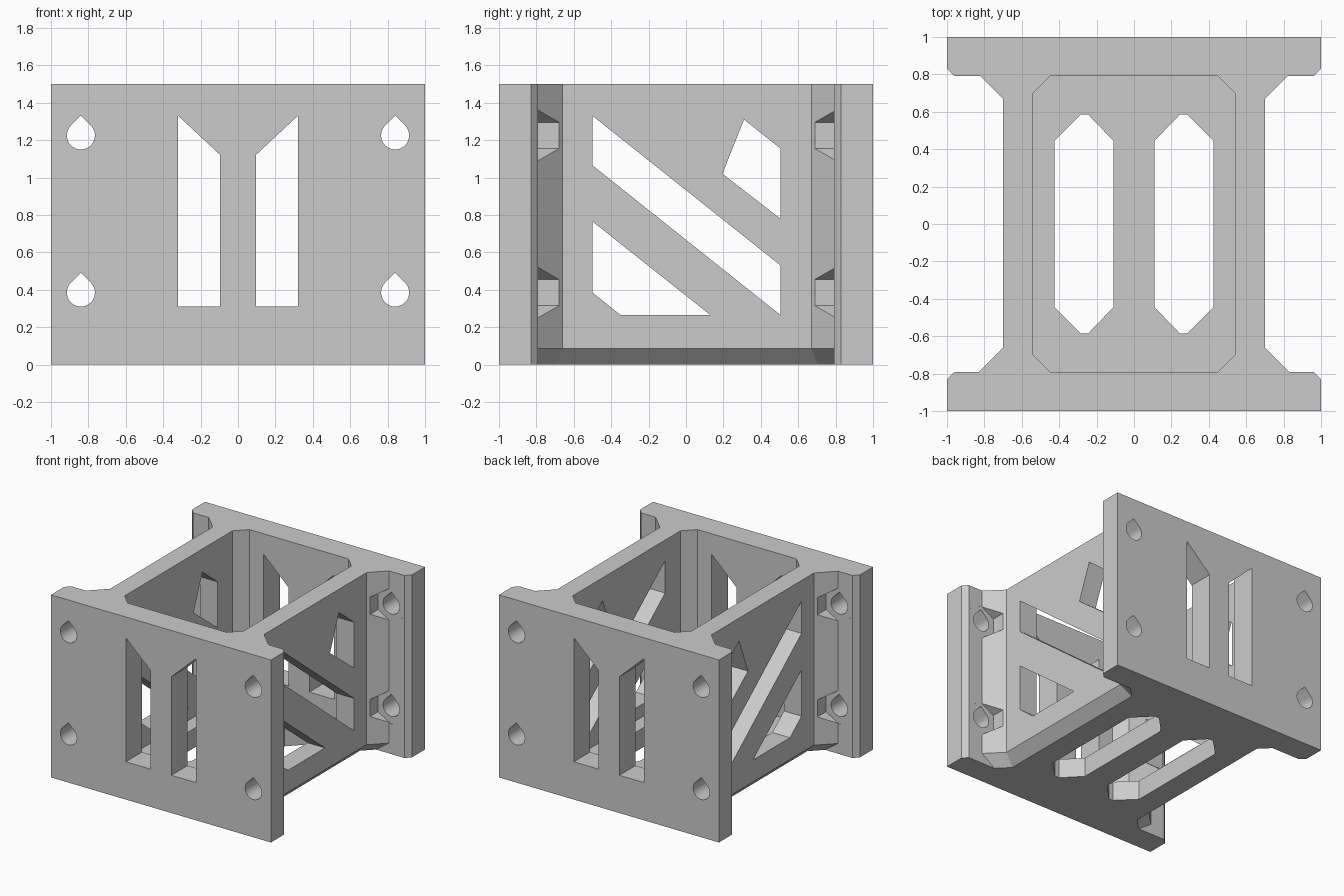
import bpy
import bmesh
from math import sin, cos, radians

cube = bpy.data.objects.get("Cube")
if cube:
    bpy.data.objects.remove(cube, do_unlink=True)

HEIGHT = 1.5
CHAMFER = 0.085
FLOOR = 0.16

grey = bpy.data.materials.new("light_grey")
grey.use_nodes = True
grey.diffuse_color = (0.6, 0.6, 0.6, 1)
grey.node_tree.nodes["Principled BSDF"].inputs["Base Color"].default_value = (0.6, 0.6, 0.6, 1)


def loft(name, rings):
    """Closed solid skinned through rings of equal point count."""
    bm = bmesh.new()
    loops = [[bm.verts.new(p) for p in ring] for ring in rings]
    for low, high in zip(loops, loops[1:]):
        for i in range(len(low)):
            j = (i + 1) % len(low)
            bm.faces.new((low[i], low[j], high[j], high[i]))
    bm.faces.new(loops[0][::-1])
    bm.faces.new(loops[-1])
    bmesh.ops.recalc_face_normals(bm, faces=bm.faces)
    mesh = bpy.data.meshes.new(name)
    bm.to_mesh(mesh)
    bm.free()
    mesh.materials.append(grey)
    obj = bpy.data.objects.new(name, mesh)
    bpy.context.collection.objects.link(obj)
    return obj


def prism(name, profile, axis, start, end):
    """Extrude a 2D profile along one axis."""
    place = {"x": lambda a, b, t: (t, a, b),
             "y": lambda a, b, t: (a, t, b),
             "z": lambda a, b, t: (a, b, t)}[axis]
    return loft(name, [[place(a, b, t) for a, b in profile] for t in (start, end)])


def mirrored(half):
    return half + [(-x, y) for x, y in reversed(half)]


# Body: two end plates joined by a web with gussets, chamfered underneath
def outline(inset):
    slide = inset * 0.414
    shift = inset * 1.414
    return mirrored([
        (1, -1), (1, -0.83), (0.96, -0.79), (0.83 - shift, -0.79),
        (0.7 - inset, -0.66 - slide), (0.7 - inset, 0.67 + slide),
        (0.82 - shift, 0.79), (0.96, 0.79), (1, 0.83), (1, 1)])


body = loft("bracket_body", [
    [(x, y, z) for x, y in outline(inset)]
    for z, inset in ((0, CHAMFER), (CHAMFER, 0), (HEIGHT, 0))])

cutters = []

# Open cavity
cavity = mirrored([(0.45, -0.79), (0.54, -0.7), (0.54, 0.7), (0.45, 0.79)])
cutters.append(prism("cavity_cutter", cavity, "z", FLOOR, 2))

# Lightening windows in the side walls
side_windows = [
    [(-0.5, 1.33), (0.505, 0.53), (0.505, 0.265), (-0.5, 1.065)],
    [(-0.5, 0.765), (0.13, 0.265), (-0.35, 0.265), (-0.5, 0.385)],
    [(0.31, 1.31), (0.505, 1.155), (0.505, 0.78), (0.195, 1.02)],
]
for profile in side_windows:
    cutters.append(prism("side_window_cutter", profile, "x", -2, 2))

for side in (-1, 1):
    # End plate windows and floor slots
    window = [(0.095, 0.31), (0.32, 0.31), (0.32, 1.33), (0.095, 1.12)]
    slot = [(0.11, -0.445), (0.245, -0.585), (0.285, -0.585), (0.425, -0.445),
            (0.425, 0.445), (0.285, 0.585), (0.245, 0.585), (0.11, 0.445)]
    cutters.append(prism("end_window_cutter", [(side * x, z) for x, z in window], "y", -2, 2))
    cutters.append(prism("floor_slot_cutter", [(side * x, y) for x, y in slot], "z", -1, 0.5))

    # Teardrop bolt holes with hexagonal nut clearances in the gussets
    for z in (0.385, 1.225):
        radius = 0.075
        arc = [radians(135 + 270 * i / 24) for i in range(25)]
        drop = [(side * 0.84 + radius * cos(a), z + radius * sin(a)) for a in arc]
        drop.append((side * 0.84, z + radius * 1.414))
        hexagon = [(side * 0.84 + 0.14 * cos(radians(30 + 60 * i)),
                    z + 0.14 * sin(radians(30 + 60 * i))) for i in range(6)]
        cutters.append(prism("nut_cutter", hexagon, "y", -0.791, 0.791))
        cutters.append(prism("bolt_hole_cutter", drop, "y", -2, 2))

# Cut everything out of the body
bpy.ops.object.select_all(action="DESELECT")
body.select_set(True)
bpy.context.view_layer.objects.active = body
for cutter in cutters:
    cutter.hide_render = True
    cut = body.modifiers.new("cut", "BOOLEAN")
    cut.operation = "DIFFERENCE"
    cut.solver = "EXACT"
    cut.object = cutter
    bpy.ops.object.modifier_apply(modifier=cut.name)
    bpy.data.objects.remove(cutter, do_unlink=True)

bpy.ops.object.shade_smooth_by_angle(angle=radians(25))
